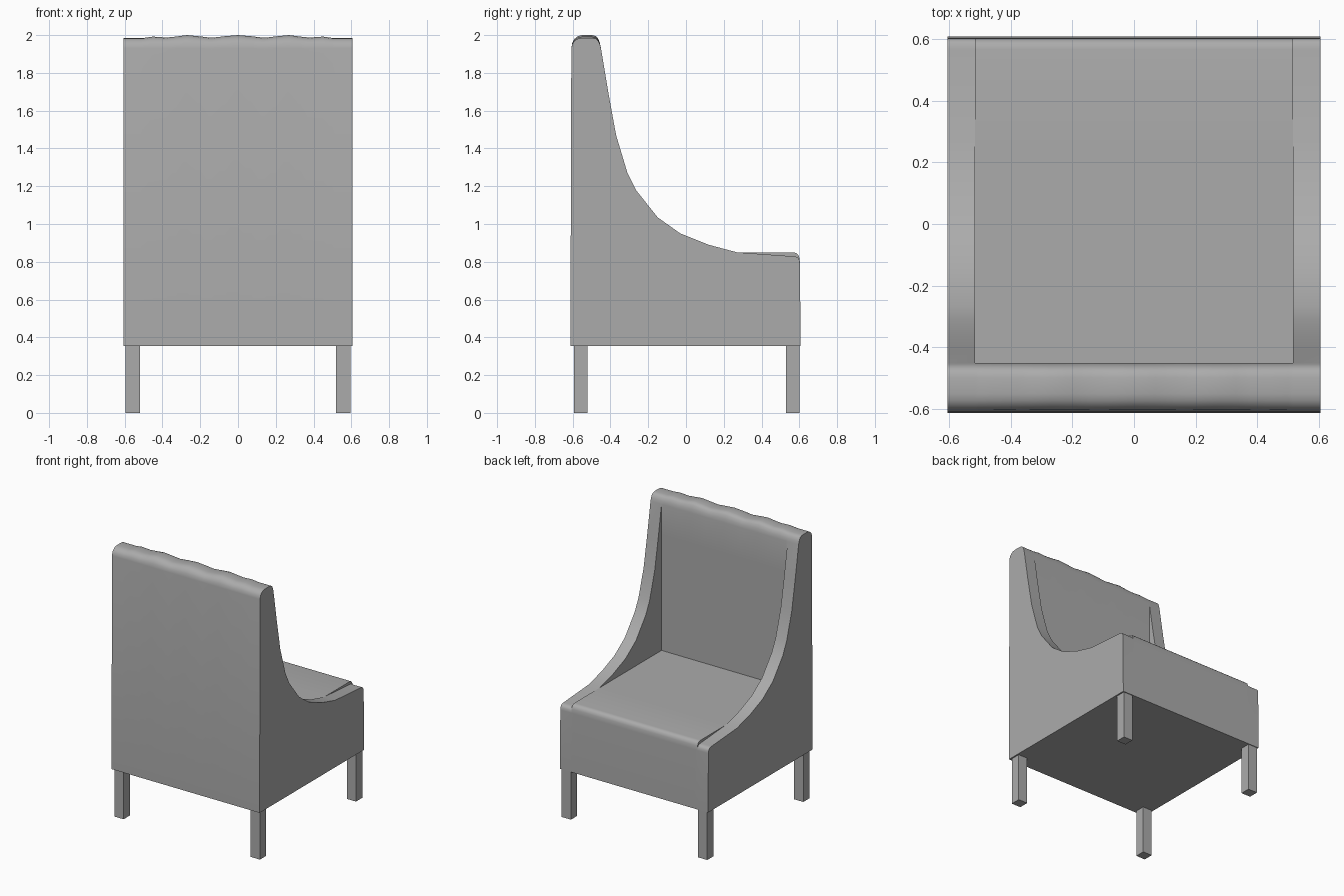
import bpy, bmesh

if "Cube" in bpy.data.objects:
    bpy.data.objects.remove(bpy.data.objects["Cube"])

# Shared rounded top of the backrest: (y, z, wave weight)
BACK = [(-0.612, 0.355, 0), (-0.607, 1.93, 0), (-0.602, 1.953, 0.4), (-0.59, 1.97, 0.7),
        (-0.572, 1.981, 0.9), (-0.55, 1.985, 1), (-0.497, 1.985, 1), (-0.478, 1.981, 0.9),
        (-0.465, 1.971, 0.7), (-0.456, 1.952, 0.4), (-0.45, 1.93, 0)]
# Swept arm edge, and the matching seat points (inner back wall, cushion, rounded front)
ARM = [(-0.412, 1.70), (-0.37, 1.47), (-0.31, 1.27), (-0.265, 1.18), (-0.15, 1.035),
       (-0.03, 0.95), (0.12, 0.89), (0.27, 0.85), (0.565, 0.829), (0.582, 0.827),
       (0.594, 0.82), (0.601, 0.807), (0.603, 0.79), (0.607, 0.355)]
SEAT = [(-0.45, 1.70), (-0.45, 1.47), (-0.45, 1.27), (-0.45, 0.85), (-0.15, 0.85),
        (-0.03, 0.85), (0.12, 0.85), (0.27, 0.85), (0.565, 0.85), (0.582, 0.847),
        (0.594, 0.837), (0.601, 0.82), (0.603, 0.79), (0.607, 0.355)]
# Gentle waves along the backrest top: (x, extra height)
WAVE = [(0.07, 0.009), (0.14, 0.001), (0.2, 0.008), (0.27, 0.015), (0.33, 0.007),
        (0.38, 0.002), (0.45, 0.007), (0.5, 0), (0.515, 0)]

# Mid-grey upholstery
grey = bpy.data.materials.new("mid_grey")
grey.diffuse_color = (0.41, 0.41, 0.41, 1)
grey.use_nodes = True
grey.node_tree.nodes["Principled BSDF"].inputs["Base Color"].default_value = grey.diffuse_color


def finish(bm, name):
    bmesh.ops.recalc_face_normals(bm, faces=bm.faces)
    mesh = bpy.data.meshes.new(name)
    bm.to_mesh(mesh)
    bm.free()
    mesh.materials.append(grey)
    ob = bpy.data.objects.new(name, mesh)
    bpy.context.collection.objects.link(ob)
    return ob


# Upholstered body: one closed loft across x, stepping from arm to seat and back
half = [(x, w, SEAT) for x, w in WAVE] + [(0.515, 0, ARM), (0.605, 0, ARM)]
sections = [(-x, w, p) for x, w, p in reversed(half)] + [(0, 0.015, SEAT)] + half
bm = bmesh.new()
rings = []
for x, w, front in sections:
    points = [(y, z + w * k) for y, z, k in BACK] + front
    rings.append([bm.verts.new((x, y, z)) for y, z in points])
n = len(rings[0])
for a, b in zip(rings, rings[1:]):
    for i in range(n):
        j = (i + 1) % n
        bm.faces.new((a[i], a[j], b[j], b[i]))
bm.faces.new(rings[0])
bm.faces.new(rings[-1])
bmesh.ops.remove_doubles(bm, verts=bm.verts, dist=0.0001)
body = finish(bm, "upholstered_body")
bpy.context.view_layer.objects.active = body
body.select_set(True)
bpy.ops.object.shade_smooth_by_angle(angle=0.87)

# Square legs
for end, y in (("back", -0.557), ("front", 0.565)):
    for side, x in (("left", -0.557), ("right", 0.557)):
        bm = bmesh.new()
        bmesh.ops.create_cube(bm, size=1)
        bmesh.ops.scale(bm, vec=(0.075, 0.073, 0.356), verts=bm.verts)
        bmesh.ops.translate(bm, vec=(x, y, 0.178), verts=bm.verts)
        finish(bm, f"{end}_{side}_leg")
